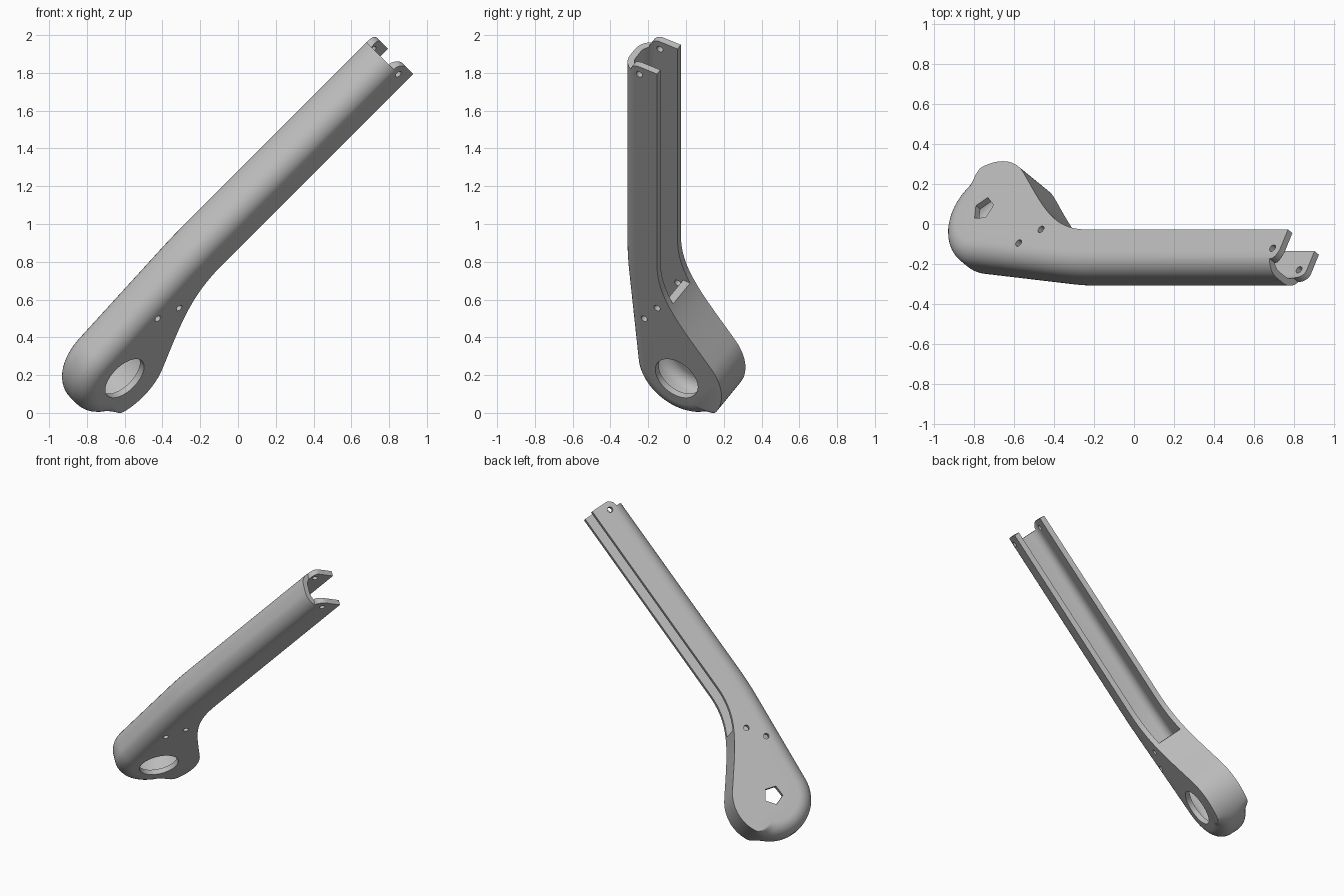
import bpy, bmesh
from math import sin, cos, pi, radians
from mathutils import Vector, Matrix

cube = bpy.data.objects.get("Cube")
if cube:
    bpy.data.objects.remove(cube)

# Local frame: U along the arm, V towards the open side, N across the thickness
U = Vector((1, 0, 1)).normalized()
N = Vector((-0.612, 0.5, 0.612)).normalized()
V = N.cross(U)
FRAME = Matrix((U, V, N)).transposed()

LOW, HIGH = 0.454, 0.707        # outer plate levels along N
WALL, FILLET = 0.036, 0.1
HEAD, HEAD_R = Vector((-0.295, -0.32)), 0.275
OPEN_START, FAR = 0.21, 2.1

grey = bpy.data.materials.new("mid_grey")
grey.use_nodes = True
grey.diffuse_color = (0.5, 0.5, 0.5, 1)
grey.node_tree.nodes["Principled BSDF"].inputs["Base Color"].default_value = (0.5, 0.5, 0.5, 1)


def outline():
    """Side profile: (point, outward normal, fillet weight), open side first."""
    pts = [(Vector((FAR, -0.44)), 0)]
    a, b, c, d = (Vector(p) for p in ((0.5, -0.44), (0.26, -0.44), (0.135, -0.321), (-0.118, -0.109)))
    for i in range(20):
        t = i / 20
        pts.append((a * (1 - t) ** 3 + 3 * b * t * (1 - t) ** 2 + 3 * c * t * t * (1 - t) + d * t ** 3, 0))
    for i in range(55):
        deg = 50 + (264.8 - 50) * i / 54
        w = min(max((deg - 119) / 26, 0), 1)
        ang = radians(deg)
        pts.append((HEAD + HEAD_R * Vector((cos(ang), sin(ang))), w * w * (3 - 2 * w)))
    for p in ((0.3, -0.651), (0.36, -0.656), (0.42, -0.6595), (0.48, -0.6615), (0.54, -0.662), (FAR, -0.662)):
        pts.append((Vector(p), 1))
    out = []
    for i, (p, w) in enumerate(pts):
        prev, nxt = pts[max(i - 1, 0)][0], pts[min(i + 1, len(pts) - 1)][0]
        if i == 1 or i == len(pts) - 2:
            t = Vector((-1 if i == 1 else 1, 0))
        else:
            t = (nxt - prev).normalized()
        out.append((p, Vector((t.y, -t.x)), w))
    return out


def make_object(name, bm):
    bmesh.ops.recalc_face_normals(bm, faces=bm.faces)
    bm.transform(FRAME.to_4x4())
    me = bpy.data.meshes.new(name)
    bm.to_mesh(me)
    bm.free()
    me.materials.append(grey)
    ob = bpy.data.objects.new(name, me)
    bpy.context.collection.objects.link(ob)
    return ob


def loft(name, prof, low, high, r, steps=9):
    """Stack the profile along N, rolling its weighted edges over by r."""
    layers = []
    for i in range(steps + 1):
        f = pi / 2 * i / steps
        layers.append((r * (1 - cos(f)), r * (1 - sin(f))))
    levels = [(low + h, e) for h, e in layers] + [(high - h, e) for h, e in reversed(layers)]
    bm = bmesh.new()
    rings = []
    for s, inset in levels:
        rings.append([bm.verts.new((*(p - n * inset * w), s)) for p, n, w in prof])
    for lo, hi in zip(rings, rings[1:]):
        for j in range(len(prof)):
            k = (j + 1) % len(prof)
            bm.faces.new((lo[j], lo[k], hi[k], hi[j]))
    bm.faces.new(rings[0])
    bm.faces.new(rings[-1])
    return make_object(name, bm)


def prism(name, pts, low, high):
    return loft_flat(name, [Vector(p) for p in pts], low, high)


def loft_flat(name, pts, low, high):
    bm = bmesh.new()
    rings = [[bm.verts.new((p.x, p.y, s)) for p in pts] for s in (low, high)]
    for j in range(len(pts)):
        k = (j + 1) % len(pts)
        bm.faces.new((rings[0][j], rings[0][k], rings[1][k], rings[1][j]))
    for ring in rings:
        bm.faces.new(ring)
    return make_object(name, bm)


def circle(center, r, n, turn=0.0):
    return [Vector(center) + r * Vector((cos(turn + 2 * pi * i / n), sin(turn + 2 * pi * i / n))) for i in range(n)]


# Solid arm body
profile = outline()
arm = loft("arm_shell", profile, LOW, HIGH, FILLET)

# Hollow: the profile inset by the wall, opened out along the channel
inner = [(p - n * WALL, n, w) for p, n, w in profile]
up = Vector((0, 1))
core = [(Vector((FAR + 0.1, 0.1)), up, 0), (Vector((OPEN_START, 0.1)), up, 0)]
edge = [q for q in inner if q[2] > 0 or q[0].x < OPEN_START]
first = edge[0]
core.append((Vector((OPEN_START, first[0].y - 0.004)), up, 0))
core += edge[:-1] + [(Vector((FAR + 0.1, edge[-1][0].y)), edge[-1][1], 1)]
cutters = [loft("cavity_cutter", core, LOW + WALL, HIGH - WALL, FILLET - WALL)]

# Fork end: rounded prongs standing proud of the back wall
hinge, tip_r = Vector((1.868, -0.548)), 0.056
end = [(FAR + 0.2, 0), (hinge.x + tip_r, 0)]
end += [hinge + tip_r * Vector((cos(-pi / 2 * i / 10), sin(-pi / 2 * i / 10))) for i in range(11)]
end += [(hinge.x, -0.9), (FAR + 0.2, -0.9)]
cutters.append(prism("fork_cutter", end, 0.3, 0.9))

# Holes: round port below, pentagon above, pin and screw holes right through
cutters.append(prism("port_cutter", circle(HEAD, 0.13, 48), 0.3, 0.58))
cutters.append(prism("pentagon_cutter", circle(HEAD, 0.065, 5, radians(20)), 0.58, 0.9))
for i, c in enumerate((hinge, (0.053, -0.518), (0.172, -0.439))):
    cutters.append(prism("pin_hole_cutter_%d" % i, circle(c, 0.019, 20), 0.3, 0.9))

bpy.ops.object.select_all(action='DESELECT')
arm.select_set(True)
bpy.context.view_layer.objects.active = arm
for cutter in cutters:
    mod = arm.modifiers.new(cutter.name, 'BOOLEAN')
    mod.operation = 'DIFFERENCE'
    mod.solver = 'EXACT'
    mod.object = cutter
    bpy.ops.object.modifier_apply(modifier=mod.name)
for cutter in cutters:
    bpy.data.objects.remove(cutter)
bpy.ops.object.shade_smooth_by_angle(angle=radians(30))
